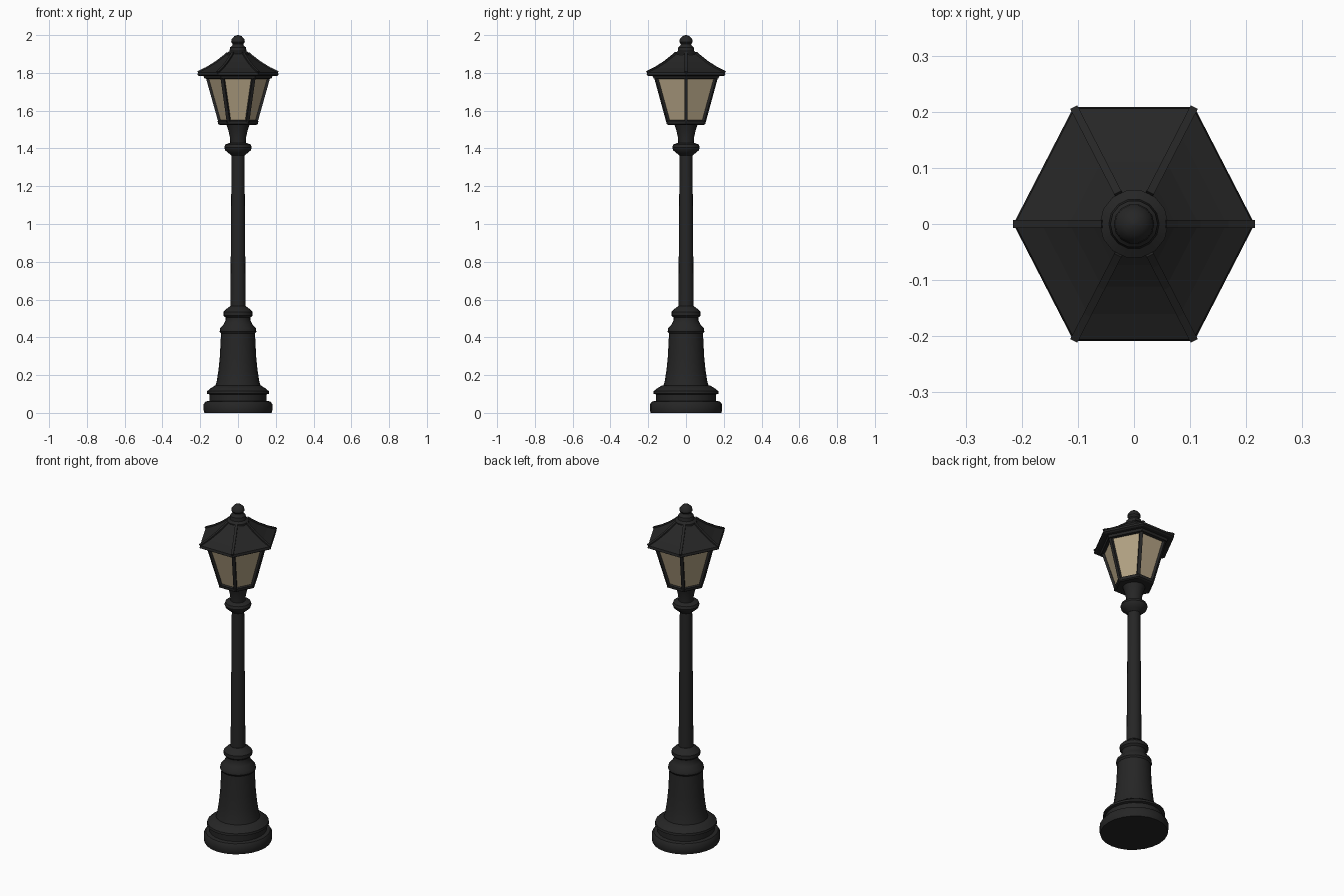
import bpy, bmesh, math
from mathutils import Vector

if "Cube" in bpy.data.objects:
    bpy.data.objects.remove(bpy.data.objects["Cube"])


def material(name, rgb):
    m = bpy.data.materials.new(name)
    m.diffuse_color = (*rgb, 1)
    m.use_nodes = True
    m.node_tree.nodes["Principled BSDF"].inputs["Base Color"].default_value = m.diffuse_color
    return m


IRON = material("black iron", (0.019, 0.019, 0.019))
GLASS = material("warm glass", (0.46, 0.37, 0.235))


def finish(name, bm, mat, angle=None):
    bmesh.ops.recalc_face_normals(bm, faces=bm.faces)
    me = bpy.data.meshes.new(name)
    bm.to_mesh(me)
    bm.free()
    me.materials.append(mat)
    ob = bpy.data.objects.new(name, me)
    bpy.context.collection.objects.link(ob)
    if angle:
        bpy.ops.object.select_all(action='DESELECT')
        ob.select_set(True)
        bpy.context.view_layer.objects.active = ob
        bpy.ops.object.shade_smooth_by_angle(angle=math.radians(angle))
    return ob


def ring_point(r, z, i, sides, ys=1.0):
    a = 2 * math.pi * i / sides
    return Vector((r * math.cos(a), r * ys * math.sin(a), z))


def lathe(name, profile, sides, mat, ys=1.0, angle=None):
    """Closed solid turned from (radius, height) pairs."""
    bm = bmesh.new()
    rings = [[bm.verts.new(ring_point(r, z, i, sides, ys)) for i in range(sides)]
             for r, z in profile]
    for lo, hi in zip(rings, rings[1:]):
        for i in range(sides):
            j = (i + 1) % sides
            bm.faces.new((lo[i], lo[j], hi[j], hi[i]))
    bm.faces.new(rings[0][::-1])
    bm.faces.new(rings[-1])
    return finish(name, bm, mat, angle)


def bars(name, paths, width, depth):
    """Rectangular bars swept along point paths that lie in radial planes."""
    bm = bmesh.new()
    for pts in paths:
        out = Vector((pts[0].x, pts[0].y, 0)).normalized()
        side = Vector((-out.y, out.x, 0)) * width / 2
        along = (pts[-1] - pts[0]).normalized()
        nrm = side.cross(along).normalized() * depth / 2
        rings = [[bm.verts.new(p + s * side + n * nrm)
                  for s, n in ((-1, -1), (1, -1), (1, 1), (-1, 1))] for p in pts]
        for a, b in zip(rings, rings[1:]):
            for i in range(4):
                j = (i + 1) % 4
                bm.faces.new((a[i], a[j], b[j], b[i]))
        bm.faces.new(rings[0])
        bm.faces.new(rings[-1])
    return finish(name, bm, IRON)


# Post: stepped foot, flared pedestal, slim shaft, collar and neck
lathe("foot", [(0.178, 0), (0.182, 0.015), (0.182, 0.045), (0.172, 0.06), (0.152, 0.064),
               (0.152, 0.098), (0.165, 0.102), (0.163, 0.115), (0.145, 0.13),
               (0.122, 0.145)], 24, IRON, 1.05, 35)
lathe("pedestal", [(0.124, 0.13), (0.112, 0.17), (0.103, 0.23), (0.096, 0.30), (0.09, 0.42),
                   (0.097, 0.43), (0.095, 0.447), (0.075, 0.47), (0.066, 0.49),
                   (0.066, 0.505), (0.077, 0.515), (0.077, 0.535), (0.062, 0.55),
                   (0.042, 0.565)], 20, IRON, 1.0, 35)
lathe("shaft", [(0.041, 0.55), (0.039, 0.75), (0.034, 1.375)], 16, IRON, 1.0, 35)
lathe("collar", [(0.034, 1.362), (0.05, 1.375), (0.068, 1.39), (0.073, 1.405),
                 (0.068, 1.42), (0.045, 1.43)], 20, IRON, 1.0, 35)
lathe("neck", [(0.041, 1.42), (0.043, 1.46), (0.052, 1.50), (0.062, 1.53)], 16, IRON, 1.0, 35)

# Lantern: six-sided, slightly deeper than wide
YS = 1.12
lathe("lantern_floor", [(0.098, 1.525), (0.106, 1.53), (0.108, 1.546), (0.100, 1.55)], 6, IRON, YS)
lathe("lantern_glass", [(0.094, 1.54), (0.162, 1.78)], 6, GLASS, YS)
bars("lantern_corner_bars",
     [[ring_point(0.097, 1.54, i, 6, YS), ring_point(0.166, 1.785, i, 6, YS)] for i in range(6)],
     0.018, 0.014)
lathe("lantern_top_frame", [(0.164, 1.768), (0.177, 1.77), (0.185, 1.79)], 6, IRON, YS)

# Roof: concave hexagonal hood with raised hips
ROOF = [(0.205, 1.783), (0.215, 1.789), (0.212, 1.803), (0.165, 1.826), (0.115, 1.857),
        (0.075, 1.888), (0.055, 1.905)]
lathe("roof", ROOF, 6, IRON, YS)
bars("roof_hips", [[ring_point(r, z, i, 6, YS) for r, z in ROOF[2:]] for i in range(6)],
     0.014, 0.012)

# Finial
lathe("finial", [(0.061, 1.888), (0.061, 1.905), (0.045, 1.915), (0.042, 1.935), (0.03, 1.945),
                 (0.028, 1.952), (0.036, 1.963), (0.034, 1.978), (0.02, 1.994),
                 (0.004, 2.0)], 14, IRON, 1.0, 35)
